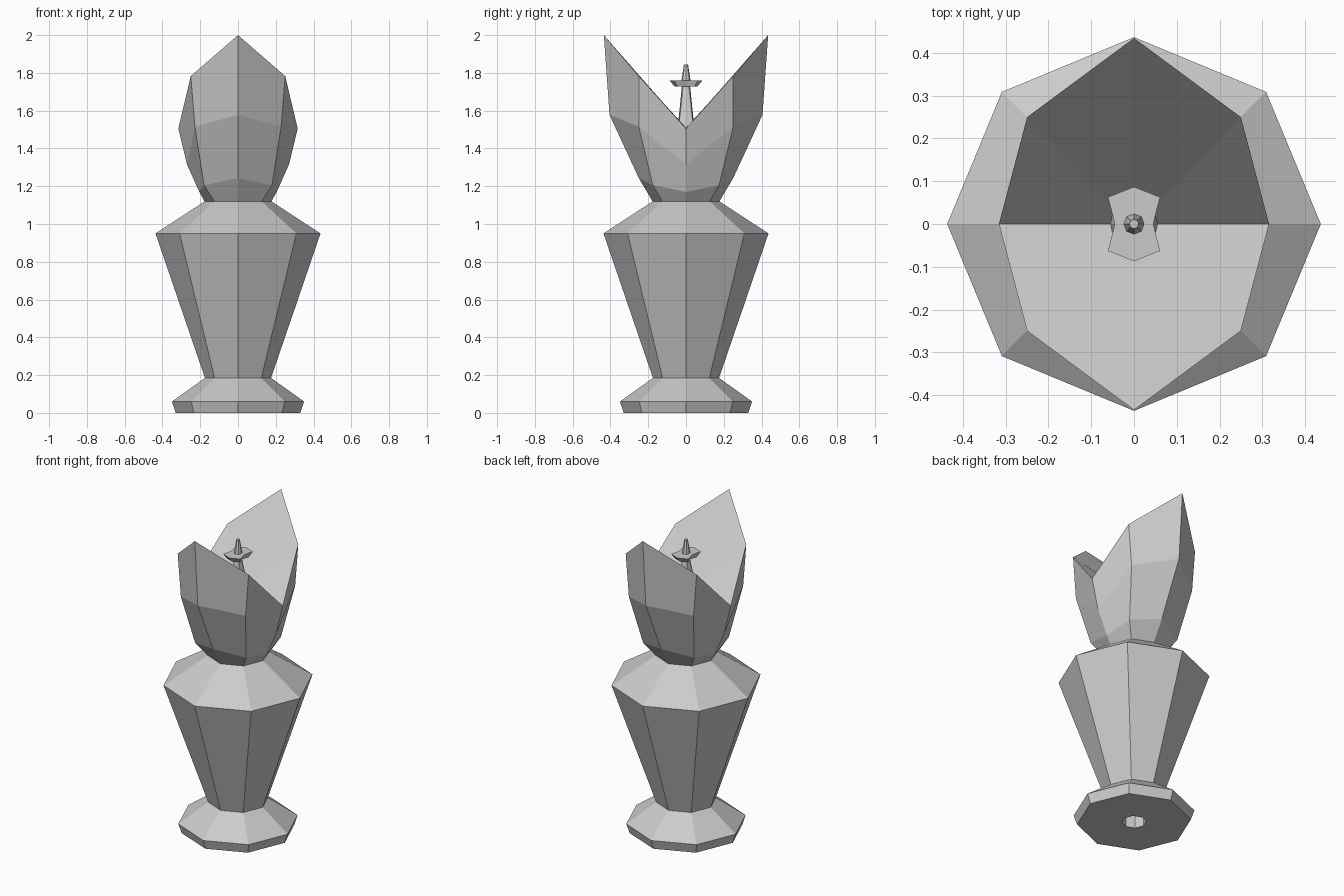
import bpy, math

if "Cube" in bpy.data.objects:
    bpy.data.objects.remove(bpy.data.objects["Cube"])

D = math.sqrt(0.5)


def loft(name, rings, cap_start=False, cap_end=False):
    """Skin eight-sided rings. A ring holds the (radius, z) on the x axis,
    the (x, y, z) on the diagonal and the (radius, z) on the y axis."""
    verts, faces = [], []
    for (xr, xz), (dx, dy, dz), (yr, yz) in rings:
        verts += [(xr, 0, xz), (dx, dy, dz), (0, yr, yz), (-dx, dy, dz),
                  (-xr, 0, xz), (-dx, -dy, dz), (0, -yr, yz), (dx, -dy, dz)]
    for k in range(len(rings) - 1):
        for i in range(8):
            a, b = k * 8 + i, k * 8 + (i + 1) % 8
            faces.append((a, b, b + 8, a + 8))
    if cap_start:
        faces.append(tuple(range(7, -1, -1)))
    if cap_end:
        n = len(verts) - 8
        faces.append(tuple(range(n, n + 8)))
    mesh = bpy.data.meshes.new(name)
    mesh.from_pydata(verts, [], faces)
    mesh.update()
    obj = bpy.data.objects.new(name, mesh)
    bpy.context.collection.objects.link(obj)
    return obj


def octagon(r, z):
    return ((r, z), (r * D, r * D, z), (r, z))


# foot, with a small socket underneath
loft("foot", [octagon(0.07, 0.12), octagon(0.07, 0), octagon(0.33, 0),
              octagon(0.35, 0.06), octagon(0.175, 0.185)], cap_start=True)

# tapered body and shoulder
loft("body", [octagon(0.175, 0.185), octagon(0.437, 0.95), octagon(0.177, 1.12)])

# split headpiece: outside, V-shaped rim, then the cleft running in to the stem
neck = octagon(0.177, 1.12)
rim = ((0.316, 1.505), (0.25, 0.25, 1.783), (0.435, 2.0))
stem_foot = ((0.055, 1.51), (0.047, 0.036, 1.54), (0.04, 1.55))
loft("headpiece", [neck,
                   ((0.205, 1.17), (0.18, 0.175, 1.205), (0.25, 1.243)),
                   ((0.27, 1.315), (0.228, 0.25, 1.515), (0.405, 1.578)),
                   rim, stem_foot])

# stem, pinched collar and pointed tip
loft("finial", [stem_foot, octagon(0.022, 1.727),
                ((0.032, 1.727), (0.044, 0.044, 1.727), (0.06, 1.727)),
                ((0.045, 1.76), (0.061, 0.063, 1.76), (0.087, 1.76)),
                octagon(0.024, 1.76), octagon(0.011, 1.845)], cap_end=True)
